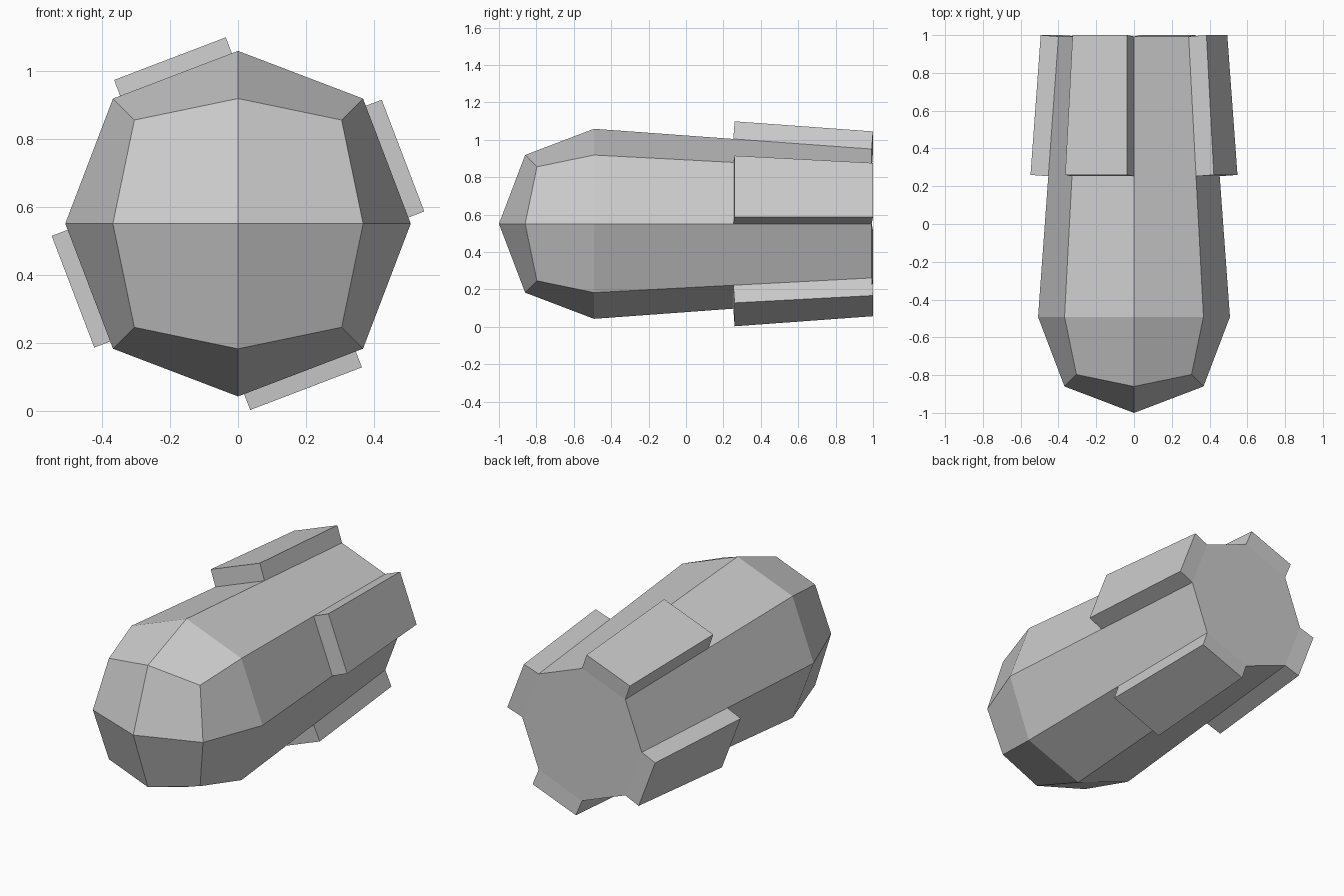
import bpy, bmesh
from math import cos, sin, pi

if "Cube" in bpy.data.objects:
    bpy.data.objects.remove(bpy.data.objects["Cube"])

CZ = 0.551                      # height of the long axis
AXIAL, DIAG = 0.508, 0.520      # octagon radii at axis-aligned / diagonal corners


def octagon(bm, ys, r_axial, r_diag):
    """Ring of 8 verts around the y axis; ys = (axial y, diagonal y)."""
    ring = []
    for i in range(8):
        r = r_diag if i % 2 else r_axial
        a = i * pi / 4
        ring.append(bm.verts.new((r * cos(a), ys[i % 2], CZ + r * sin(a))))
    return ring


def bridge(bm, a, b):
    return [bm.faces.new((a[i], a[(i + 1) % 8], b[(i + 1) % 8], b[i])) for i in range(8)]


bm = bmesh.new()

# rounded nose: tip, small ring, full ring
tip = bm.verts.new((0, -1, CZ))
nose = octagon(bm, (-0.860, -0.797), 0.368, 0.431)
full = octagon(bm, (-0.492, -0.492), AXIAL, DIAG)
for i in range(0, 8, 2):
    bm.faces.new((tip, nose[i], nose[i + 1], nose[(i + 2) % 8]))
bridge(bm, nose, full)

# tapered body, split where the raised plates begin
y0, y1, y2, k_end = -0.492, 0.253, 0.993, 0.787
k_mid = 1 + (k_end - 1) * (y1 - y0) / (y2 - y0)
mid = octagon(bm, (y1, y1), AXIAL * k_mid, DIAG * k_mid)
end = octagon(bm, (y2, y2), AXIAL * k_end, DIAG * k_end)
bridge(bm, full, mid)
rear = bridge(bm, mid, end)
bm.faces.new(end)
bmesh.ops.recalc_face_normals(bm, faces=bm.faces[:])

# raised plates: every second rear panel pushed outward
out = bmesh.ops.extrude_discrete_faces(bm, faces=rear[::2])
for f in out["faces"]:
    f.normal_update()
    shift = f.normal * 0.101
    bmesh.ops.translate(bm, vec=shift, verts=f.verts[:])
bmesh.ops.recalc_face_normals(bm, faces=bm.faces[:])

mesh = bpy.data.meshes.new("finned_capsule")
bm.to_mesh(mesh)
bm.free()
bpy.context.collection.objects.link(bpy.data.objects.new("finned_capsule", mesh))
